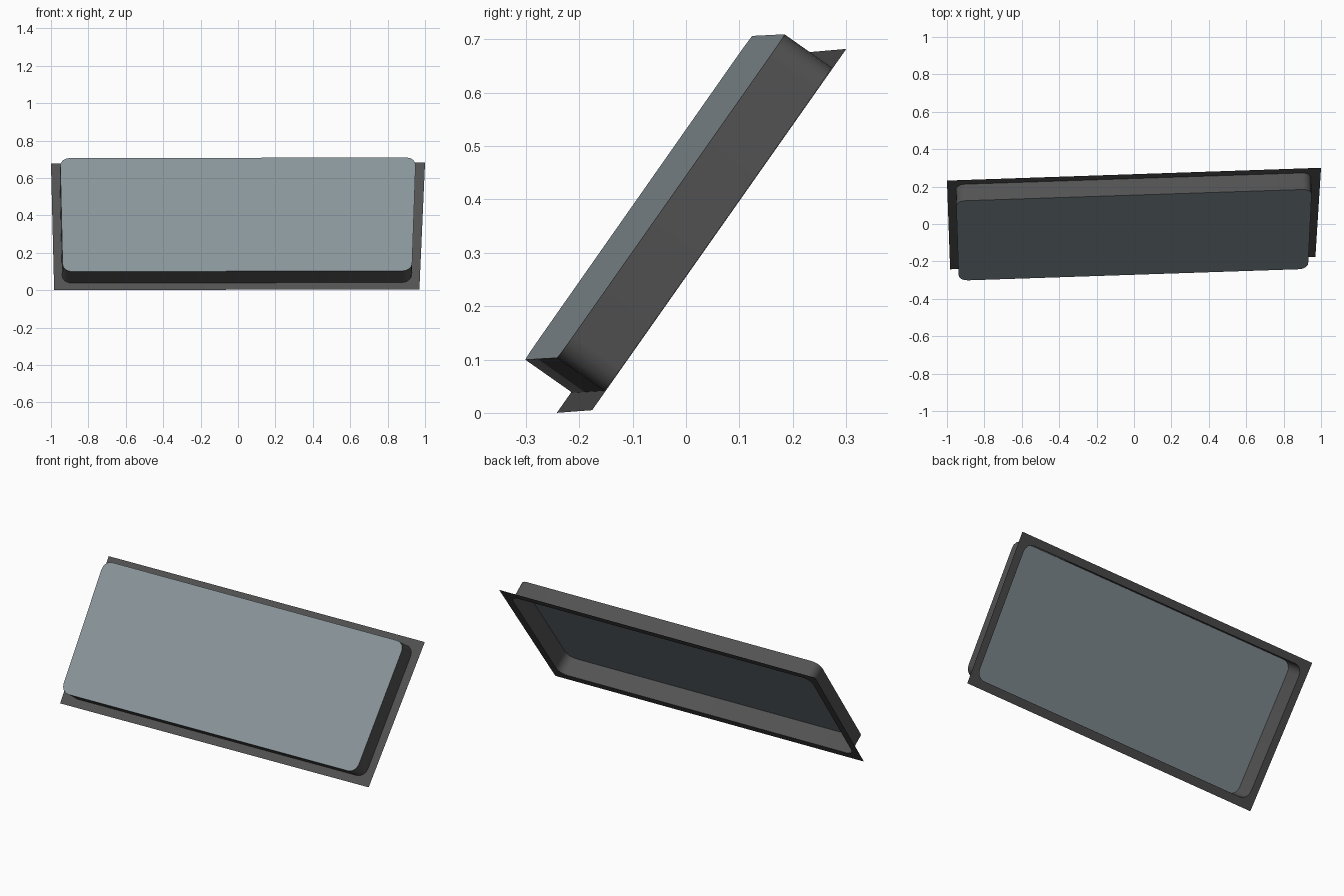
import bpy, bmesh
from mathutils import Vector as V

if "Cube" in bpy.data.objects:
    bpy.data.objects.remove(bpy.data.objects["Cube"])

# Corner points in order: bottom left, bottom right, top right, top left
panel = [V(p) for p in ((-0.937, -0.302, 0.099), (0.93, -0.241, 0.104),
                        (0.951, 0.187, 0.709), (-0.951, 0.122, 0.707))]
flange = [V(p) for p in ((-0.983, -0.242, 0.0), (0.97, -0.18, 0.008),
                         (1.0, 0.302, 0.681), (-1.0, 0.231, 0.677))]
DEPTH, RADIUS, SEG = 0.108, 0.05, 4

# Window plane and inward direction
inward = -(panel[2] - panel[0]).cross(panel[3] - panel[1]).normalized()
centre = sum(panel, V()) / 4


def flatten(p, offset):
    return p - inward * ((p - centre).dot(inward) - offset)


def rounded(corners):
    """One list of arc points per corner."""
    arcs = []
    for i, c in enumerate(corners):
        a = c + (corners[i - 1] - c).normalized() * RADIUS
        b = c + (corners[(i + 1) % 4] - c).normalized() * RADIUS
        arc = []
        for k in range(SEG + 1):
            t, w = k / SEG, 0.7071
            k0, k1, k2 = (1 - t) ** 2, 2 * w * t * (1 - t), t * t
            arc.append((a * k0 + c * k1 + b * k2) / (k0 + k1 + k2))
        arcs.append(arc)
    return arcs


def make(name, bm, color):
    me = bpy.data.meshes.new(name)
    bm.to_mesh(me)
    bm.free()
    mat = bpy.data.materials.new(name + "_material")
    mat.diffuse_color = color
    mat.use_nodes = True
    mat.node_tree.nodes["Principled BSDF"].inputs["Base Color"].default_value = mat.diffuse_color
    me.materials.append(mat)
    ob = bpy.data.objects.new(name, me)
    bpy.context.collection.objects.link(ob)
    return ob


arcs = rounded([flatten(p, 0) for p in panel])

# Glass pane at the outer end
bm = bmesh.new()
bm.faces.new([bm.verts.new(p) for arc in arcs for p in arc])
make("glass_pane", bm, (0.255, 0.305, 0.33, 0.85))

# Frame: rounded side wall plus flat rectangular flange behind it
bm = bmesh.new()
front = [[bm.verts.new(p) for p in arc] for arc in arcs]
back = [[bm.verts.new(p + inward * DEPTH) for p in arc] for arc in arcs]
outer = [bm.verts.new(flatten(p, DEPTH)) for p in flange]
f, b = sum(front, []), sum(back, [])
for i in range(len(f)):
    j = (i + 1) % len(f)
    bm.faces.new((f[i], b[i], b[j], f[j]))
for i in range(4):
    n = (i + 1) % 4
    bm.faces.new((outer[i], outer[n], back[n][0], back[i][-1]))
    for k in range(SEG):
        bm.faces.new((outer[i], back[i][k + 1], back[i][k]))
bmesh.ops.recalc_face_normals(bm, faces=bm.faces)
frame = make("window_frame", bm, (0.085, 0.085, 0.085, 1))

# Smooth rounded wall corners, crisp wall edges
bpy.context.view_layer.objects.active = frame
frame.select_set(True)
bpy.ops.object.shade_smooth_by_angle()
